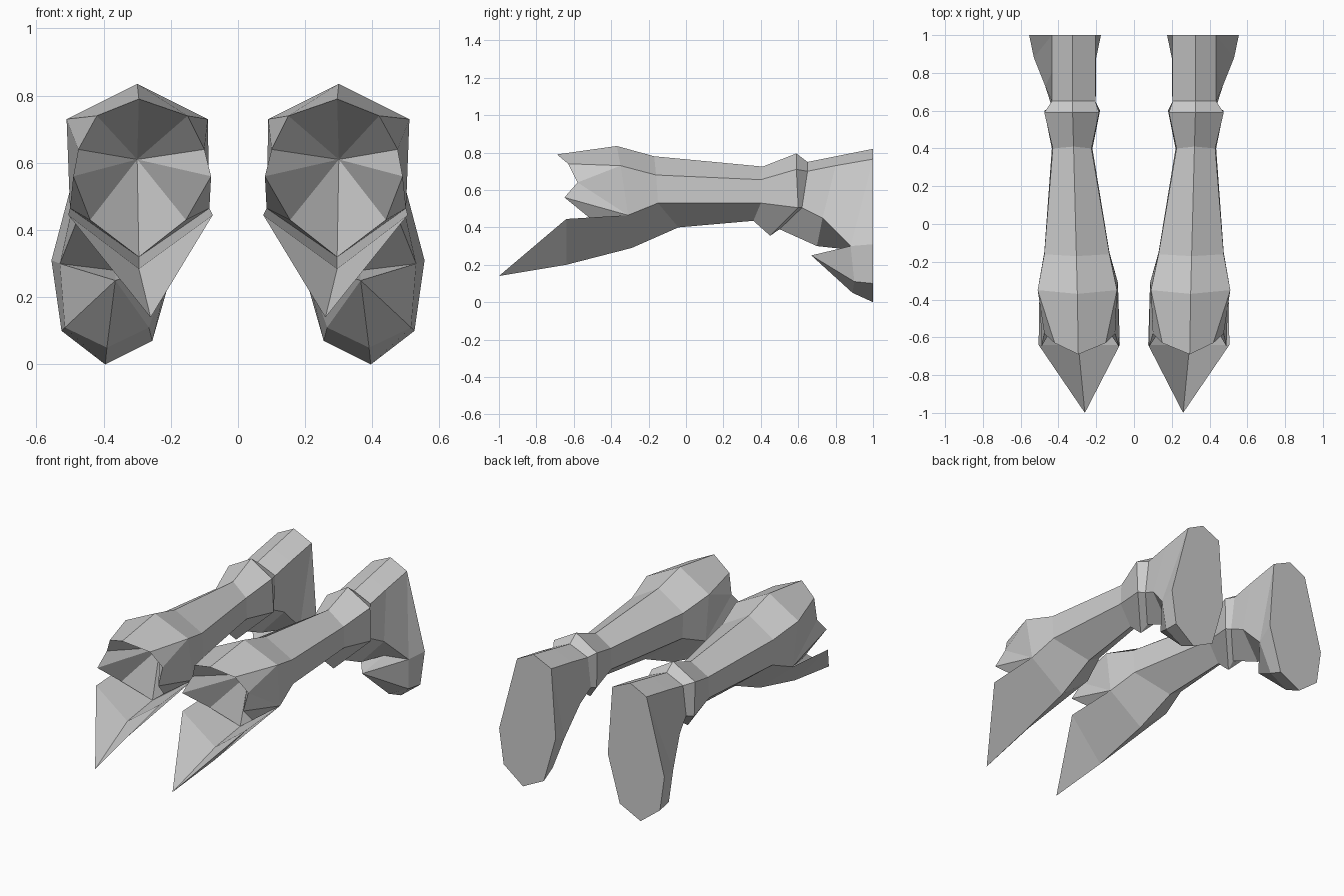
import bpy, bmesh

if "Cube" in bpy.data.objects:
    bpy.data.objects.remove(bpy.data.objects["Cube"])

bm = bmesh.new()


def v(x, y, z):
    return bm.verts.new((x, y, z))


def pair(xo, xi, y, z):
    """Matching outer and inner vertices."""
    return v(xo, y, z), v(xi, y, z)


def face(*vs):
    bm.faces.new(vs)


# Six-sided cross-sections: ridge (y,z), upper (y,z), lower (y,z), bottom (y,z),
# then ridge x, upper outer/inner x, lower outer/inner x
SECTIONS = [
    (-.37, .835, -.35, .73, -.31, .465, -.29, .29, .30, .51, .09, .50, .085),
    (-.17, .78, -.16, .68, -.15, .53, -.04, .40, .305, .475, .13, .475, .13),
    (.41, .725, .40, .655, .40, .53, .36, .435, .32, .43, .225, .435, .22),
    (.59, .795, .59, .71, .60, .505, .45, .355, .325, .475, .185, .475, .18),
    (.65, .75, .65, .70, .62, .505, .50, .39, .325, .435, .205, .435, .205),
    (.80, .78, .80, .73, .73, .45, .70, .30, .325, .435, .205, .47, .20),
    (1.0, .82, 1.0, .765, .88, .30, .88, .28, .325, .435, .205, .53, .20),
]
rings = []
for ry, rz, uy, uz, ly, lz, by, bz, xr, uo, ui, lo, li in SECTIONS:
    u, l = pair(uo, ui, uy, uz), pair(lo, li, ly, lz)
    rings.append([v(xr, ry, rz), u[0], l[0], v((lo + li) / 2, by, bz), l[1], u[1]])

# Forearm, band and cuff skin
for a, b in zip(rings, rings[1:]):
    for i in range(6):
        j = (i + 1) % 6
        face(a[i], a[j], b[j], b[i])

# Hand: jagged hollow front and pointed lower blade
ridge, uo, lo, bottom, li, ui = rings[0]
top = v(.295, -.69, .79)
floor = v(.295, -.40, .32)
centre = v(.30, -.32, .61)
valley = v(.295, -.64, .285)
keel = v(.285, -.64, .20)
tip = v(.26, -1.0, .14)
rim = [pair(.42, .15, -.63, .74), pair(.475, .10, -.58, .64),
       pair(.49, .08, -.65, .56), pair(.44, .155, -.49, .43)]
blade = pair(.505, .075, -.64, .445)
for s, (u, l) in enumerate(((uo, lo), (ui, li))):
    m1, m2, m3, m4 = (p[s] for p in rim)
    face(ridge, top, m1, u)
    face(u, m1, m2)
    face(u, m2, l)
    face(l, m2, m3)
    face(l, m3, m4)
    face(l, m4, floor)
    loop = [top, m1, m2, m3, m4, floor]
    for a, b in zip(loop, loop[1:]):
        face(centre, a, b)
    t = blade[s]
    face(l, floor, valley, t)
    face(t, valley, tip)
    face(t, tip, keel)
    face(l, t, keel, bottom)

# Cuff lower flare with forward beak, closed by a flat end
ridge, uo, lo, bottom, li, ui = rings[-1]
apex = v(.365, .67, .25)
lip = v(.39, .89, .05)
base = v(.395, 1.0, 0)
cheek = pair(.515, .265, .90, .11)
side = v(.555, 1.0, .31), v(.175, 1.0, .35)
foot = v(.525, 1.0, .10), v(.255, 1.0, .07)
for s, (u, l) in enumerate(((uo, lo), (ui, li))):
    face(u, l, side[s])
    face(l, cheek[s], foot[s], side[s])
    face(cheek[s], lip, base, foot[s])
    face(apex, l, cheek[s])
    face(apex, cheek[s], lip)
    face(apex, l, bottom)
face(ridge, uo, side[0], foot[0], base, foot[1], side[1], ui)

bmesh.ops.recalc_face_normals(bm, faces=bm.faces)
mesh = bpy.data.meshes.new("forearm_pair")
bm.to_mesh(mesh)
bm.free()
obj = bpy.data.objects.new("forearm_pair", mesh)
bpy.context.collection.objects.link(obj)

# Opposite limb
mirror = obj.modifiers.new("Mirror", 'MIRROR')
mirror.use_axis = (True, False, False)
mirror.use_mirror_merge = False
